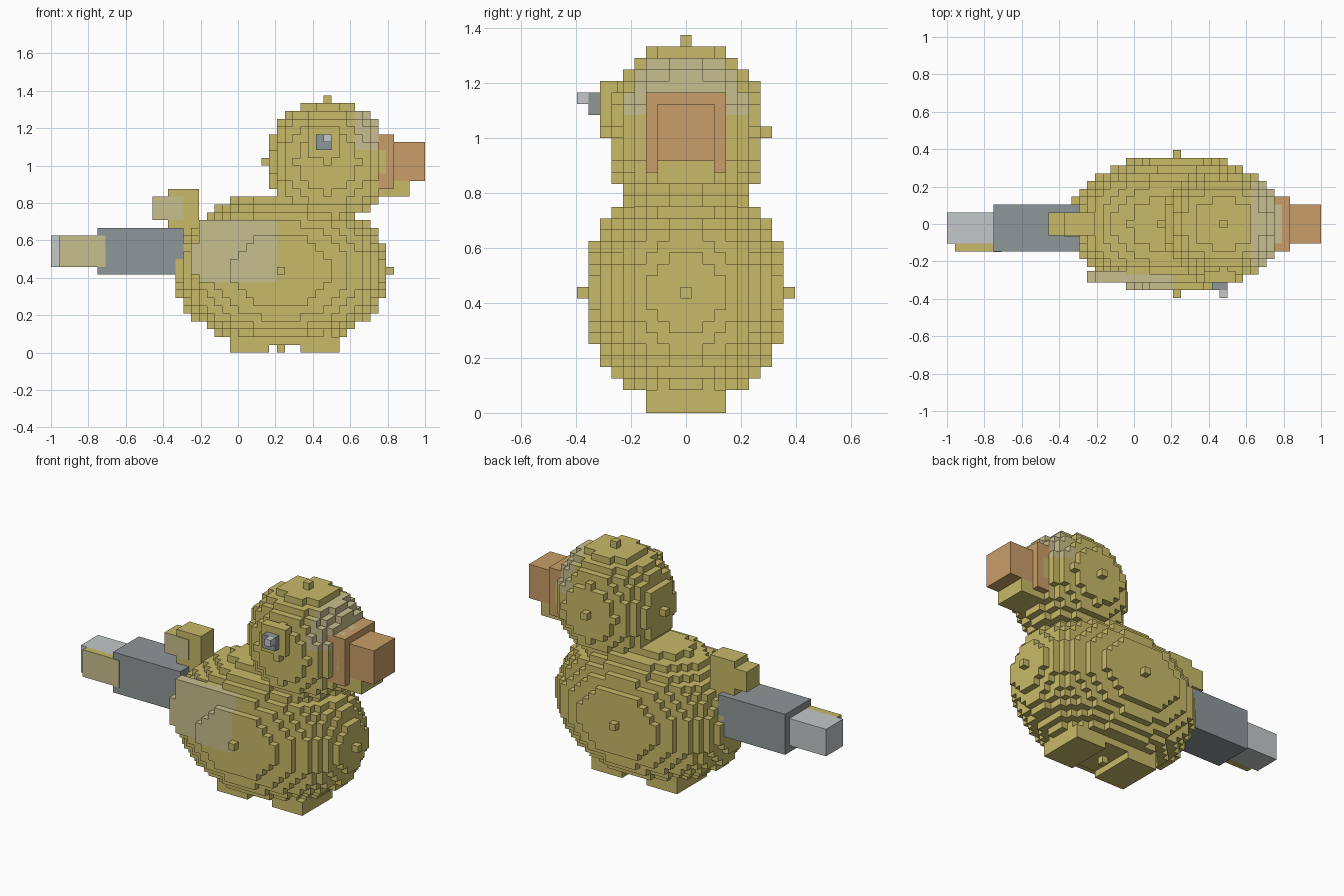
import bpy, bmesh
from mathutils import Vector

if "Cube" in bpy.data.objects:
    bpy.data.objects.remove(bpy.data.objects["Cube"])

U = 1 / 24  # one voxel


def make_mat(name, rgb):
    m = bpy.data.materials.new(name)
    lin = [((c / 255 + 0.055) / 1.055) ** 2.4 for c in rgb]
    m.diffuse_color = (*lin, 1)
    m.use_nodes = True
    m.node_tree.nodes["Principled BSDF"].inputs["Base Color"].default_value = m.diffuse_color
    return m


yellow = make_mat("duck yellow", (200, 186, 104))
pale = make_mat("pale feather", (201, 191, 142))
orange = make_mat("beak orange", (201, 158, 104))
dark = make_mat("dark grey", (143, 151, 153))
light = make_mat("light grey", (196, 200, 201))


def finish(name, bm, mats):
    bmesh.ops.remove_doubles(bm, verts=bm.verts, dist=1e-5)
    me = bpy.data.meshes.new(name)
    bm.to_mesh(me)
    bm.free()
    for m in mats:
        me.materials.append(m)
    ob = bpy.data.objects.new(name, me)
    bpy.context.collection.objects.link(ob)
    return ob


def voxel_ellipsoid(name, center, radii, is_pale):
    """Stepped ellipsoid of unit cells; only exposed cell sides are made."""
    rx, ry, rz = radii
    cells = {(x, y, z)
             for x in range(-rx, rx + 1)
             for y in range(-ry, ry + 1)
             for z in range(-rz, rz + 1)
             if (x / rx) ** 2 + (y / ry) ** 2 + (z / rz) ** 2 <= 1 + 1e-9}
    bm = bmesh.new()
    c0 = Vector(center)
    for cell in sorted(cells):
        for axis in range(3):
            for s in (-1, 1):
                nb = list(cell)
                nb[axis] += s
                if tuple(nb) in cells:
                    continue
                n, a, b = Vector(), Vector(), Vector()
                n[axis], a[(axis + 1) % 3], b[(axis + 2) % 3] = s * .5, .5, .5
                if s < 0:
                    a, b = b, a
                mid = Vector(cell) + n
                f = bm.faces.new([bm.verts.new(c0 + (mid + i * a + j * b) * U)
                                  for i, j in ((-1, -1), (1, -1), (1, 1), (-1, 1))])
                f.material_index = int(is_pale(c0 + Vector(cell) * U))
    return finish(name, bm, [yellow, pale])


def box(name, x, y, z, mat, front=None):
    """Box from voxel ranges; the front side may have its own colour."""
    bm = bmesh.new()
    bmesh.ops.create_cube(bm, size=1)
    for v in bm.verts:
        v.co = Vector([(r[0] + r[1]) / 2 + k * (r[1] - r[0])
                       for r, k in zip((x, y, z), v.co)]) * U
    bm.normal_update()
    if front:
        for f in bm.faces:
            f.material_index = int(f.normal.y < -.5)
    return finish(name, bm, [mat, front] if front else [mat])


# Body and head
voxel_ellipsoid("body", (5.5 * U, 0, 10.5 * U), (14, 9, 10),
                lambda p: -5 * U < p.x < 5 * U and p.y < -6.6 * U and 9 * U < p.z < 17 * U)
voxel_ellipsoid("head", (11.5 * U, 0, 24.5 * U), (8, 7, 8),
                lambda p: p.x > 15 * U and p.z > 26 * U)

# Wing patch on the front side
box("wing", (-5, 5), (-7.5, -6), (9, 17), pale)
box("wing_tip", (-6, -5), (-7.5, -6), (10, 14), pale)

# Feet
for name, x in (("rear_foot", (-1, 4)), ("front_foot", (8, 13))):
    box(name, x, (-3.5, 3.5), (0, 2), yellow)

# Beak
box("beak_base", (17, 20), (-3.5, 3.5), (21, 28), orange)
box("beak_tip", (20, 24), (-2.5, 2.5), (22, 27), orange)
box("lower_beak", (16, 22), (-2.5, 2.5), (20, 22), yellow)

# Eye
box("eye_socket", (9, 13), (-7.5, -6), (25, 29), yellow)
box("eye", (10, 12), (-8.5, -7.5), (26, 28), dark)
box("eye_glint", (11, 12), (-9.5, -8.5), (27, 28), light)

# Tail feathers
box("tail", (-9, -5), (-1.5, 1.5), (16, 21), yellow)
box("tail_tip", (-11, -9), (-1.5, 1.5), (17, 20), yellow, pale)
box("tail_patch", (-9, -7), (-1.6, -1.5), (17, 20), pale)

# Rear barrel
box("barrel", (-18, -7), (-3.5, 2.5), (10, 16), dark)
box("barrel_tip", (-24, -18), (-2.5, 1.5), (11, 15), light)
box("barrel_strip", (-23, -18), (-3.5, -2.5), (11, 15), yellow, pale)
box("barrel_patch", (-18, -17), (-3.6, -3.5), (11, 15), pale)
